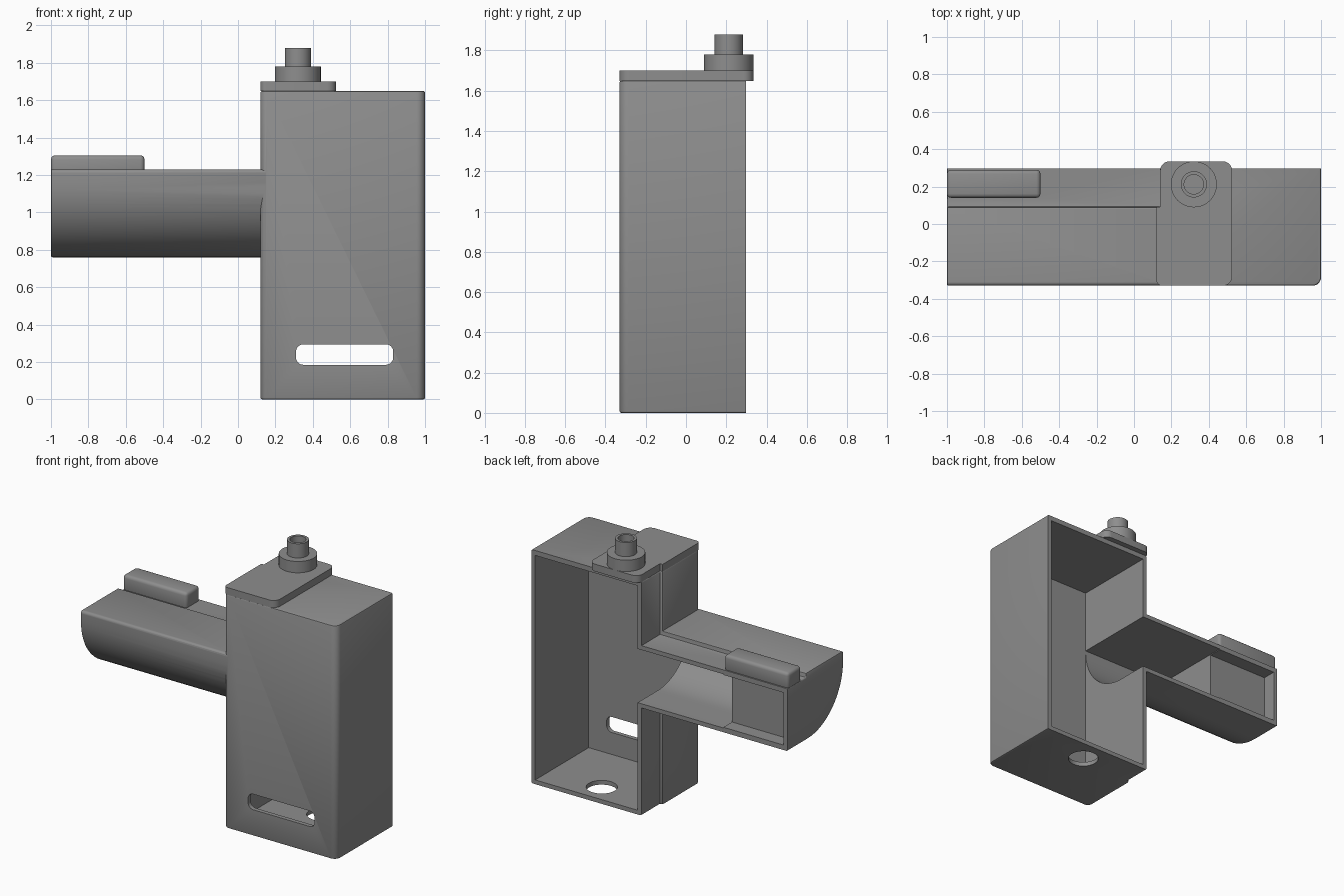
import bpy, bmesh, math
from mathutils import Vector

if "Cube" in bpy.data.objects:
    bpy.data.objects.remove(bpy.data.objects["Cube"])

grey = bpy.data.materials.new("plain grey")
grey.diffuse_color = (0.27, 0.27, 0.27, 1)
grey.use_nodes = True
grey.node_tree.nodes["Principled BSDF"].inputs["Base Color"].default_value = grey.diffuse_color


def outline(corners, steps=6):
    """Polygon from (u, v) or (u, v, radius) corners, rounding those with a radius."""
    pts = []
    for i, c in enumerate(corners):
        p = Vector(c[:2])
        if len(c) == 2:
            pts.append(p)
            continue
        a = (Vector(corners[i - 1][:2]) - p).normalized()
        b = (Vector(corners[(i + 1) % len(corners)][:2]) - p).normalized()
        half = a.angle(b) / 2
        centre = p + (a + b).normalized() * c[2] / math.sin(half)
        start = p + a * c[2] / math.tan(half) - centre
        end = p + b * c[2] / math.tan(half) - centre
        for k in range(steps + 1):
            t = math.pi / 2 * k / steps
            pts.append(centre + start * math.cos(t) + end * math.sin(t))
    return pts


def rect(u0, u1, v0, v1, r=0):
    cs = [(u0, v0), (u1, v0), (u1, v1), (u0, v1)]
    return outline([c + (r,) for c in cs] if r else cs)


def circle(x, y, r, n=40):
    return [Vector((x + r * math.cos(2 * math.pi * k / n),
                    y + r * math.sin(2 * math.pi * k / n))) for k in range(n)]


def prism(name, pts, axis, lo, hi, bevel=0, segments=2):
    """Extrude an outline along an axis; optional rounded edges."""
    place = {"x": lambda p, d: (d, p.x, p.y), "y": lambda p, d: (p.x, d, p.y),
             "z": lambda p, d: (p.x, p.y, d)}[axis]
    bm = bmesh.new()
    face = bm.faces.new([bm.verts.new(place(p, lo)) for p in pts])
    ext = bmesh.ops.extrude_face_region(bm, geom=[face])
    shift = Vector(place(Vector((0, 0)), hi - lo))
    bmesh.ops.translate(bm, vec=shift,
                        verts=[v for v in ext["geom"] if isinstance(v, bmesh.types.BMVert)])
    bmesh.ops.recalc_face_normals(bm, faces=bm.faces)
    mesh = bpy.data.meshes.new(name)
    bm.to_mesh(mesh)
    bm.free()
    mesh.materials.append(grey)
    ob = bpy.data.objects.new(name, mesh)
    bpy.context.collection.objects.link(ob)
    if bevel:
        mod = ob.modifiers.new("rounding", "BEVEL")
        mod.width, mod.segments = bevel, segments
        mod.limit_method, mod.angle_limit = "ANGLE", math.radians(50)
        apply(ob, mod)
    return ob


def apply(ob, mod):
    bpy.context.view_layer.objects.active = ob
    bpy.ops.object.modifier_apply(modifier=mod.name)


def combine(ob, other, operation="DIFFERENCE"):
    mod = ob.modifiers.new("combine", "BOOLEAN")
    mod.object, mod.operation, mod.solver = other, operation, "EXACT"
    apply(ob, mod)
    bpy.data.objects.remove(other)


def smooth(ob):
    bpy.ops.object.select_all(action="DESELECT")
    ob.select_set(True)
    bpy.context.view_layer.objects.active = ob
    bpy.ops.object.shade_smooth_by_angle(angle=math.radians(35))


# Upright case with a shallow step down its left side
housing = prism("housing", outline([(0.12, -0.33, 0.035), (1, -0.33, 0.045), (1, 0.36),
                                    (0.14, 0.36), (0.14, 0.09), (0.12, 0.09)]),
                "z", 0, 1.65, 0.01)

# Side arm: flat top with a step, curved underside
arm = prism("arm", outline([(0.36, 0.76), (0.36, 1.2), (0.09, 1.2), (0.09, 1.23),
                            (-0.33, 1.23, 0.02), (-0.33, 0.76, 0.4)], 16),
            "x", -1, 0.155, 0.008)
combine(housing, arm, "UNION")

# Raised tab on the arm
tab = prism("tab", rect(-1, -0.5, 0.14, 0.29), "z", 1.185, 1.305, 0.022, 3)
combine(housing, tab, "UNION")

# Open back, hollow case, hollow arm and shallow recess at the arm's end
combine(housing, prism("back_cut", rect(-2, 2, -1, 3), "y", 0.297, 1))
combine(housing, prism("case_hollow", rect(0.17, 0.97, 0.03, 1.615), "y", -0.3, 0.5))
combine(housing, prism("arm_hollow", outline([(0.5, 0.79), (0.5, 1.17), (-0.3, 1.17),
                                              (-0.3, 0.79, 0.37)], 16), "x", -0.5, 0.3))
combine(housing, prism("end_recess", rect(-0.97, -0.45, 0.795, 1.165), "y", 0.2, 0.5))

# Slot in the front wall and round hole in the floor
combine(housing, prism("slot_cut", rect(0.31, 0.83, 0.185, 0.295, 0.04), "y", -0.5, -0.2))
combine(housing, prism("floor_hole_cut", circle(0.56, 0.14, 0.1), "z", -0.1, 0.1))
smooth(housing)

# Top plate overhanging the open back
plate = prism("top_plate", outline([(0.12, -0.33, 0.03), (0.525, -0.33, 0.05),
                                    (0.525, 0.335, 0.05), (0.14, 0.335, 0.05),
                                    (0.14, 0.09), (0.12, 0.09)]), "z", 1.649, 1.7)
smooth(plate)

# Round collar and hollow spout
collar = prism("collar", circle(0.32, 0.212, 0.123), "z", 1.69, 1.78)
smooth(collar)
spout = prism("spout", circle(0.32, 0.212, 0.07), "z", 1.77, 1.88)
combine(spout, prism("spout_bore", circle(0.32, 0.212, 0.052), "z", 1.785, 2))
smooth(spout)
